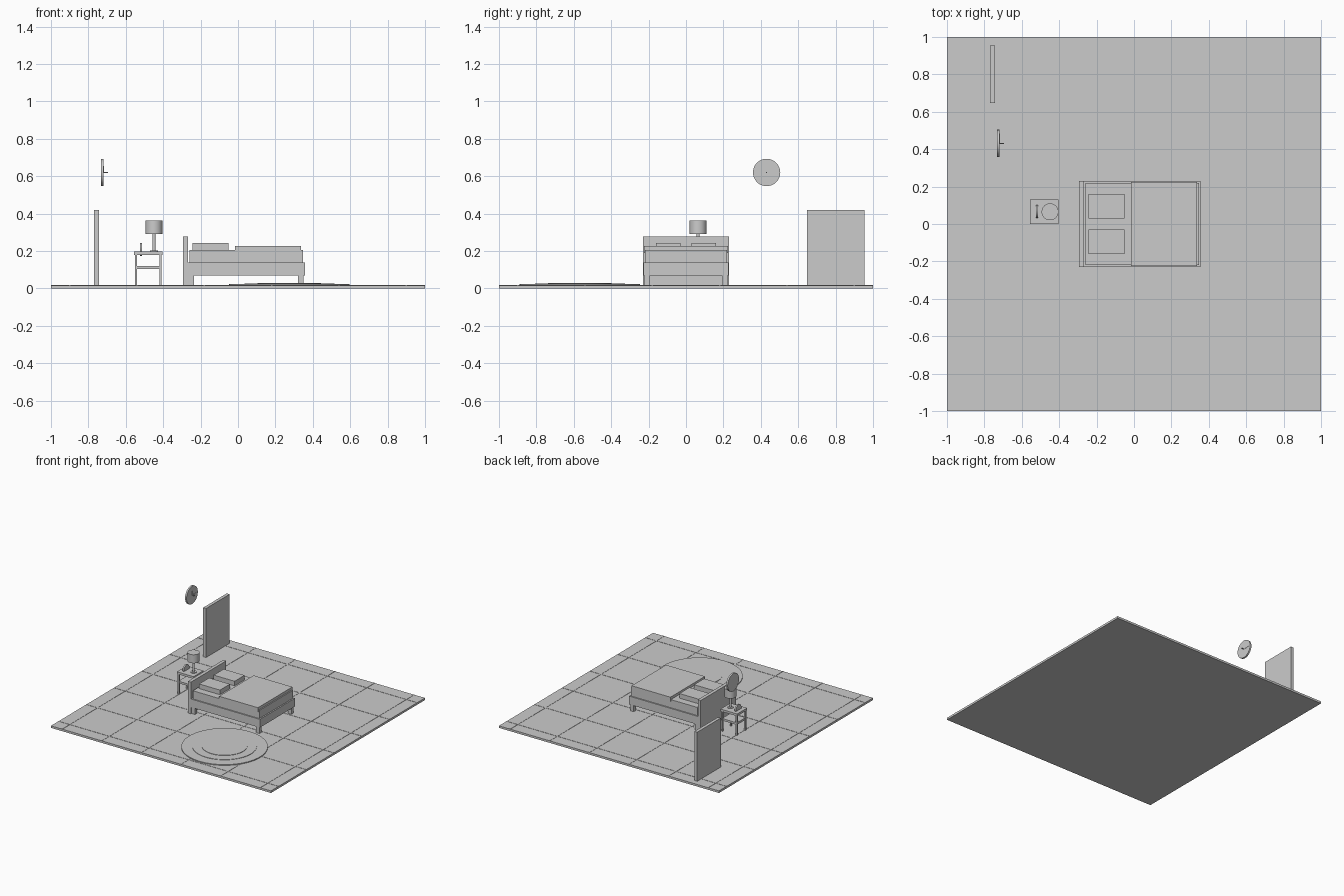
import bpy
from math import pi

if "Cube" in bpy.data.objects:
    bpy.data.objects.remove(bpy.data.objects["Cube"])


def box(name, x, y, z, bevel=0):
    """Box from (min, max) ranges on each axis."""
    bpy.ops.mesh.primitive_cube_add(size=1, location=[sum(r) / 2 for r in (x, y, z)])
    ob = bpy.context.object
    ob.name = name
    ob.scale = [r[1] - r[0] for r in (x, y, z)]
    bpy.ops.object.transform_apply(location=False, rotation=False, scale=True)
    if bevel:
        m = ob.modifiers.new("soft_edge", 'BEVEL')
        m.width = bevel
        m.segments = 2
    return ob


def disc(name, loc, r, depth, along_x=False, verts=48, r2=None):
    bpy.ops.mesh.primitive_cone_add(vertices=verts, radius1=r, radius2=r if r2 is None else r2,
                                    depth=depth, location=loc,
                                    rotation=(0, pi / 2 if along_x else 0, 0))
    ob = bpy.context.object
    ob.name = name
    bpy.ops.object.shade_smooth_by_angle()
    return ob


# Floor slab with thin tile seams
box("floor", (-1, 1), (-1, 1), (0, 0.017))
for i in range(6):
    p = -0.9 + 0.36 * i
    box(f"seam_x_{i}", (p - 0.004, p + 0.004), (-1, 1), (0.015, 0.019))
    box(f"seam_y_{i}", (-1, 1), (p - 0.004, p + 0.004), (0.015, 0.019))

# Round rug in shallow steps
for i, (r, top) in enumerate(((0.322, 0.024), (0.24, 0.027), (0.17, 0.030))):
    disc(f"rug_ring_{i}", (0.275, -0.567, (0.016 + top) / 2), r, top - 0.016, verts=64)

# Bed
box("headboard", (-0.295, -0.268), (-0.23, 0.23), (0.017, 0.277))
box("bed_frame", (-0.268, 0.358), (-0.228, 0.228), (0.07, 0.138))
box("mattress", (-0.258, 0.347), (-0.218, 0.218), (0.138, 0.205))
box("blanket", (-0.015, 0.338), (-0.224, 0.224), (0.19, 0.227))
for s, side in ((-1, "right"), (1, "left")):
    ys = sorted((s * 0.03, s * 0.16))
    yl = sorted((s * 0.192, s * 0.222))
    box(f"pillow_{side}", (-0.242, -0.052), ys, (0.2, 0.243))
    box(f"bed_head_leg_{side}", (-0.266, -0.236), yl, (0.017, 0.07))
    box(f"bed_foot_leg_{side}", (0.32, 0.35), yl, (0.017, 0.07))

# Nightstand
box("nightstand_top", (-0.556, -0.404), (0, 0.13), (0.18, 0.198))
box("nightstand_shelf", (-0.548, -0.412), (0.008, 0.122), (0.103, 0.12))
for i, x in enumerate((-0.551, -0.421)):
    for j, y in enumerate((0.004, 0.114)):
        box(f"nightstand_leg_{i}{j}", (x, x + 0.012), (y, y + 0.012), (0.017, 0.182))

# Lamp
disc("lamp_base", (-0.449, 0.065, 0.2), 0.022, 0.006)
disc("lamp_stem", (-0.449, 0.065, 0.247), 0.008, 0.098, verts=24)
disc("lamp_shade", (-0.449, 0.065, 0.327), 0.045, 0.07)

# Small bedside clock
disc("bedside_clock", (-0.519, 0.066, 0.209), 0.035, 0.012, True, 24)

# Wall clock with centre pin and hands
disc("wall_clock", (-0.725, 0.431, 0.62), 0.073, 0.014, True)
disc("wall_clock_pin", (-0.708, 0.431, 0.62), 0.003, 0.026, True, 12)
box("clock_hour_hand", (-0.719, -0.716), (0.429, 0.433), (0.62, 0.655))
box("clock_minute_hand", (-0.719, -0.716), (0.431, 0.485), (0.618, 0.622))

# Door panel
box("door", (-0.77, -0.744), (0.648, 0.954), (0.017, 0.42))
